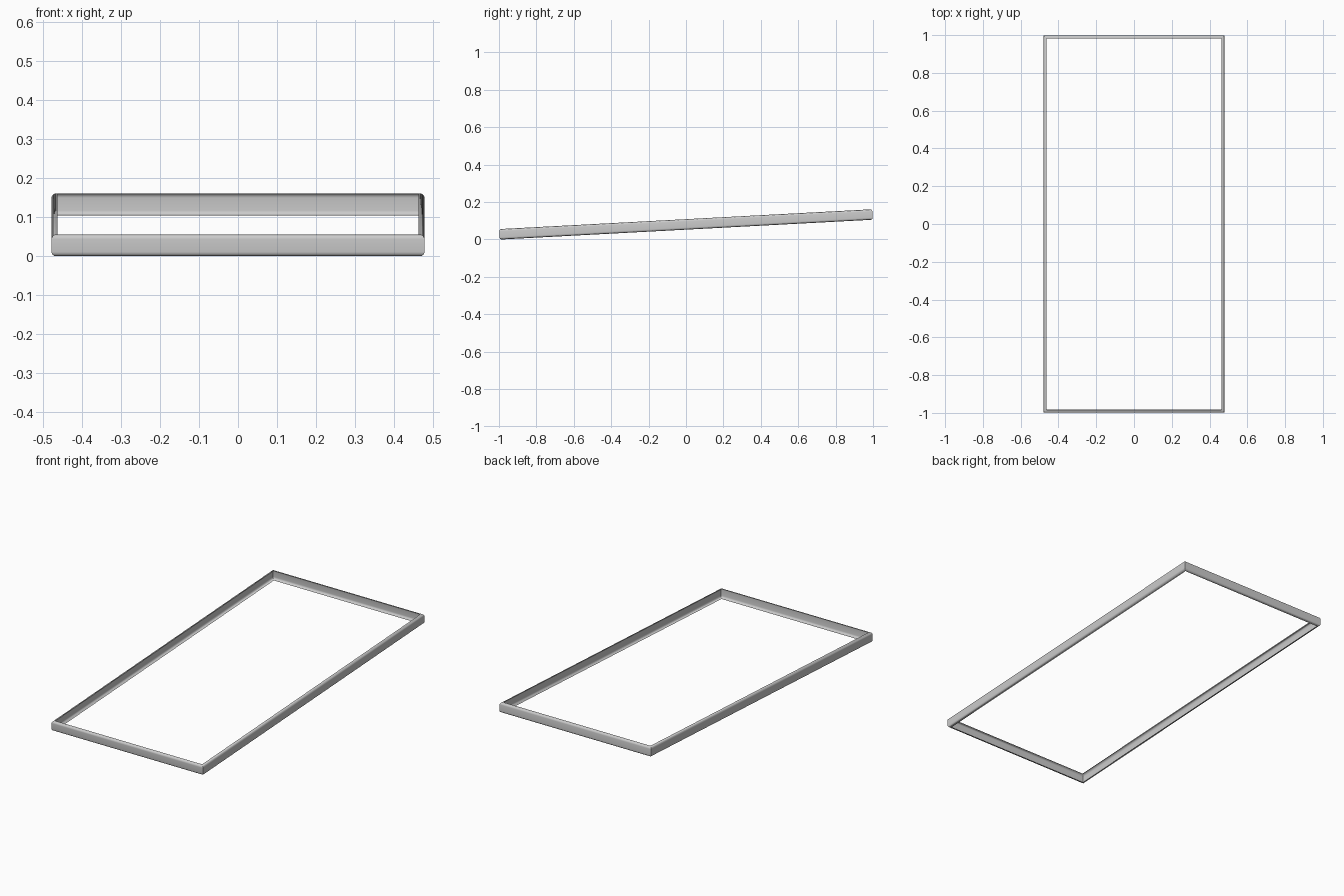
import bpy, bmesh, math
from mathutils import Matrix

if "Cube" in bpy.data.objects:
    bpy.data.objects.remove(bpy.data.objects["Cube"])

W, L, H = 0.478, 0.999, 0.056      # half width, half length, rail height
LIP, R, SEG = 0.015, 0.012, 6      # lip depth, corner radius, arc steps
TILT = math.asin(0.106 / (2 * L))

# Channel profile as (inset, height): bottom lip, rounded wall, top lip
profile = [(LIP, 0)]
for cz, start in ((R, 270), (H - R, 180)):
    for i in range(SEG + 1):
        a = math.radians(start - 90 * i / SEG)
        profile.append((R + R * math.cos(a), cz + R * math.sin(a)))
profile.append((LIP, H))

# Sweep the profile round the rectangle with mitred corners
bm = bmesh.new()
rings = []
for sx, sy in ((-1, -1), (1, -1), (1, 1), (-1, 1)):
    rings.append([bm.verts.new((sx * (W - d), sy * (L - d), z)) for d, z in profile])
for k in range(4):
    a, b = rings[k], rings[(k + 1) % 4]
    for i in range(len(profile) - 1):
        bm.faces.new((a[i], a[i + 1], b[i + 1], b[i]))
# Outward means away from the channel's hollow
for f in bm.faces:
    f.normal_update()
wall = max(bm.faces, key=lambda f: f.calc_area())
if wall.normal.dot(wall.calc_center_median()) < 0:
    bmesh.ops.reverse_faces(bm, faces=bm.faces[:])

# Tilt up at the back, then rest on the ground and centre
bm.transform(Matrix.Rotation(TILT, 4, 'X'))
ys = [v.co.y for v in bm.verts]
zs = [v.co.z for v in bm.verts]
bm.transform(Matrix.Translation((0, -(min(ys) + max(ys)) / 2, -min(zs))))

mesh = bpy.data.meshes.new("channel_frame")
bm.to_mesh(mesh)
bm.free()
frame = bpy.data.objects.new("channel_frame", mesh)
bpy.context.collection.objects.link(frame)
bpy.context.view_layer.objects.active = frame
frame.select_set(True)
bpy.ops.object.shade_smooth_by_angle(angle=math.radians(40))
